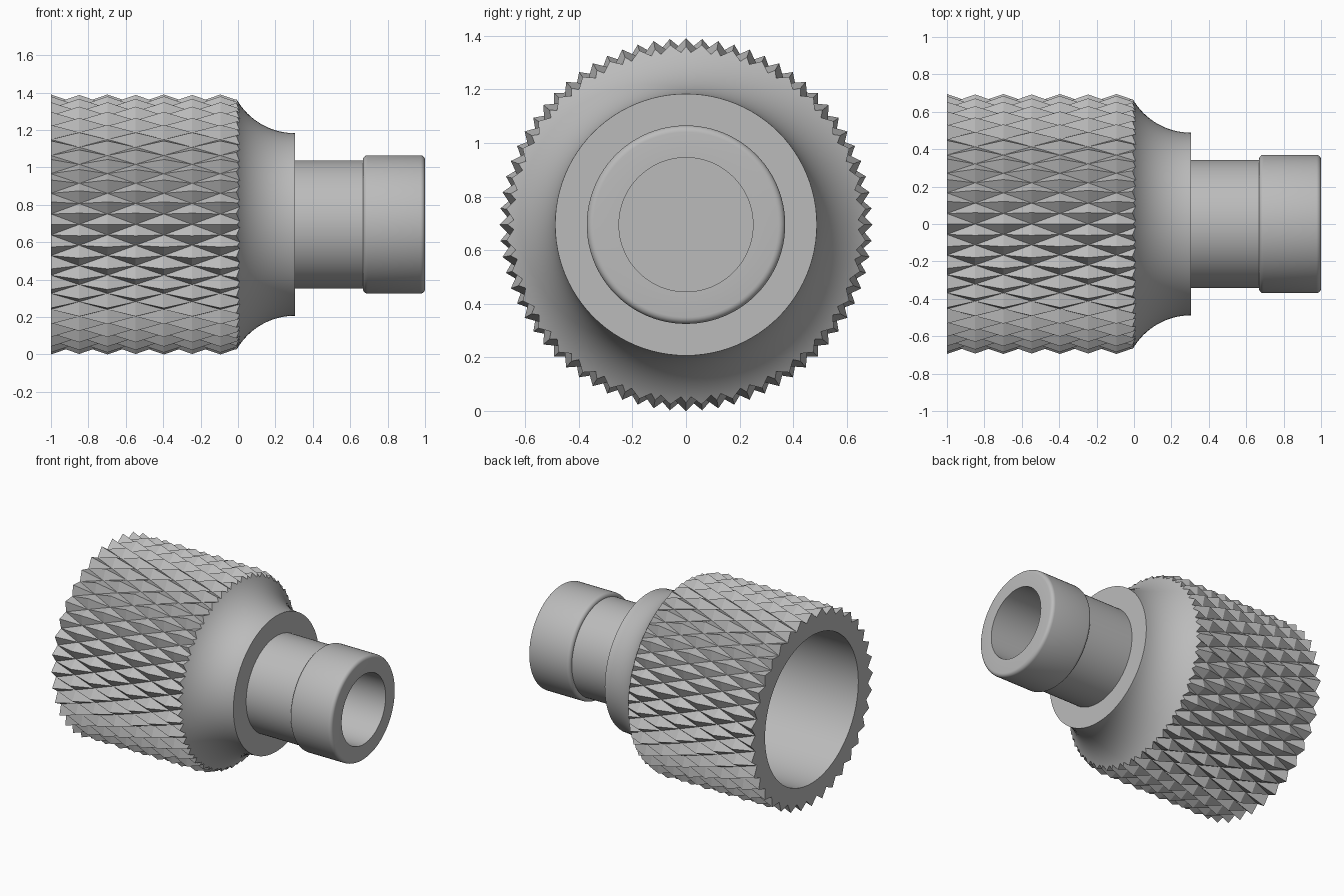
import bpy, bmesh, math
from mathutils import Vector

cube = bpy.data.objects.get("Cube")
if cube:
    bpy.data.objects.remove(cube, do_unlink=True)

R = 0.695            # knurl tip radius, also the axis height
DEPTH = 0.052        # knurl groove depth
TEETH = 36           # teeth per ring, staggered on every other ring
PITCH = 0.151        # spacing of rings along the axis

metal = bpy.data.materials.new("grey metal")
metal.use_nodes = True
grey = (0.5, 0.5, 0.5, 1)
metal.diffuse_color = grey
metal.node_tree.nodes["Principled BSDF"].inputs["Base Color"].default_value = grey


def make_object(name, bm):
    bmesh.ops.recalc_face_normals(bm, faces=bm.faces)
    mesh = bpy.data.meshes.new(name)
    bm.to_mesh(mesh)
    bm.free()
    mesh.materials.append(metal)
    obj = bpy.data.objects.new(name, mesh)
    bpy.context.collection.objects.link(obj)
    return obj


def polar(x, r, a):
    return Vector((x, r * math.sin(a), R + r * math.cos(a)))


# Knurled blank: staggered rings of tips and groove crossings
def knurled_blank():
    bm = bmesh.new()
    n = TEETH * 2
    rings = []
    for k in range(8):
        rings.append([bm.verts.new(polar(-1 + k * PITCH, R - DEPTH * ((j + k) % 2),
                                         math.tau * j / n)) for j in range(n)])
    # oversize tail, trimmed away by the turned shape
    for x in (rings[-1][0].co.x, 1.2):
        rings.append([bm.verts.new(polar(x, 0.9, math.tau * j / n)) for j in range(n)])
    for k in range(len(rings) - 1):
        for j in range(n):
            i = (j + 1) % n
            a, b = rings[k][j], rings[k][i]
            c, d = rings[k + 1][i], rings[k + 1][j]
            if k > 6:
                bm.faces.new((a, b, c, d))
            elif (j + k) % 2:      # split each cell along its groove
                bm.faces.new((a, b, c))
                bm.faces.new((a, c, d))
            else:
                bm.faces.new((a, b, d))
                bm.faces.new((b, c, d))
    bm.faces.new(rings[0])
    bm.faces.new(rings[-1])
    return make_object("knurled_adapter", bm)


# Turned shape: closed (x, radius) profile spun about the axis
def turned_shape():
    fillet, neck_x, neck_r = 0.36, 0.305, 0.488
    start = math.asin((neck_r + fillet - 0.8) / fillet)
    profile = [(0.0, 0.0), (0.0, 0.53), (-1.1, 0.53), (-1.1, 0.8)]
    for i in range(21):            # concave shoulder
        a = start + (math.pi / 2 - start) * i / 20
        profile.append((neck_x - fillet * math.cos(a),
                        neck_r + fillet - fillet * math.sin(a)))
    profile += [(neck_x, 0.343), (0.668, 0.343)]
    bevel, top = 0.025, 0.37       # collar with rounded rims
    for cx, first in ((0.668 + bevel, 180), (1 - bevel, 90)):
        for i in range(6):
            a = math.radians(first - 18 * i)
            profile.append((cx + bevel * math.cos(a), top - bevel + bevel * math.sin(a)))
    profile += [(1.0, 0.25), (0.3, 0.25), (0.3, 0.0)]

    bm = bmesh.new()
    verts = [bm.verts.new(polar(x, r, 0)) for x, r in profile]
    edges = [bm.edges.new(pair) for pair in zip(verts, verts[1:])]
    bmesh.ops.spin(bm, geom=verts + edges, cent=(0, 0, R), axis=(1, 0, 0),
                   angle=math.tau, steps=96)
    bmesh.ops.remove_doubles(bm, verts=bm.verts, dist=0.0001)
    return make_object("turning_cutter", bm)


adapter = knurled_blank()
cutter = turned_shape()
cutter.hide_render = True

# Trim the blank to the turned shape
mod = adapter.modifiers.new("turn", "BOOLEAN")
mod.operation = "INTERSECT"
mod.solver = "EXACT"
mod.object = cutter
bpy.ops.object.select_all(action="DESELECT")
bpy.context.view_layer.objects.active = adapter
adapter.select_set(True)
bpy.ops.object.modifier_apply(modifier=mod.name)
bpy.data.objects.remove(cutter, do_unlink=True)
bpy.ops.object.shade_smooth_by_angle(angle=math.radians(19))
